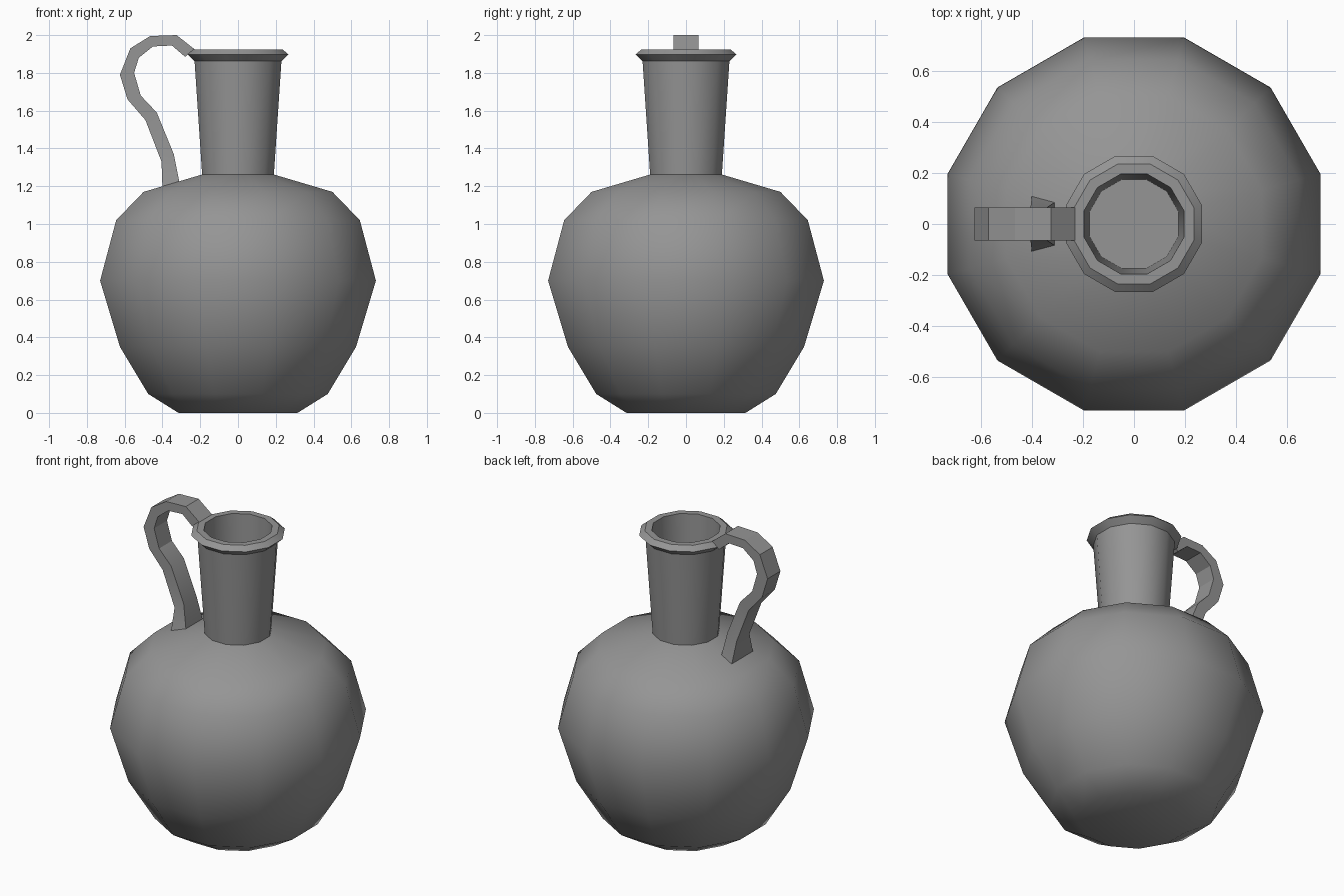
import bpy, bmesh, math

cube = bpy.data.objects.get("Cube")
if cube:
    bpy.data.objects.remove(cube, do_unlink=True)

clay = bpy.data.materials.new("grey_clay")
clay.use_nodes = True
GREY = (0.3, 0.3, 0.3, 1)
clay.diffuse_color = GREY
clay.node_tree.nodes["Principled BSDF"].inputs["Base Color"].default_value = GREY

SIDES = 12


def finish(name, bm, angle):
    bmesh.ops.recalc_face_normals(bm, faces=bm.faces)
    mesh = bpy.data.meshes.new(name)
    bm.to_mesh(mesh)
    bm.free()
    mesh.materials.append(clay)
    obj = bpy.data.objects.new(name, mesh)
    bpy.context.collection.objects.link(obj)
    bpy.ops.object.select_all(action='DESELECT')
    obj.select_set(True)
    bpy.context.view_layer.objects.active = obj
    bpy.ops.object.shade_smooth_by_angle(angle=math.radians(angle))
    return obj


def skin(bm, rings):
    """Join equal closed rings with quads and cap both ends."""
    loops = [[bm.verts.new(p) for p in ring] for ring in rings]
    for a, b in zip(loops, loops[1:]):
        n = len(a)
        for i in range(n):
            j = (i + 1) % n
            bm.faces.new((a[i], a[j], b[j], b[i]))
    bm.faces.new(loops[0])
    bm.faces.new(loops[-1])


def polygon(flat_radius, z):
    r = flat_radius / math.cos(math.pi / SIDES)
    turns = [(i + 0.5) * math.tau / SIDES for i in range(SIDES)]
    return [(r * math.cos(t), r * math.sin(t), z) for t in turns]


# Jug: base, belly, shoulder, neck, flared lip and the inside of the neck
profile = [(0.315, 0), (0.475, 0.10), (0.625, 0.35), (0.73, 0.70),
           (0.645, 1.02), (0.50, 1.17), (0.19, 1.262), (0.23, 1.862),
           (0.267, 1.898), (0.235, 1.925), (0.195, 1.925), (0.175, 1.27)]
bm = bmesh.new()
skin(bm, [polygon(r, z) for r, z in profile])
finish("jug_body", bm, 40)

# Handle: a bent strap given by its outer and inner edges
outer = [(-0.40, 1.19), (-0.405, 1.33), (-0.49, 1.55), (-0.585, 1.66),
         (-0.625, 1.79), (-0.57, 1.93), (-0.465, 1.995), (-0.325, 2.0),
         (-0.23, 1.925)]
inner = [(-0.31, 1.22), (-0.34, 1.37), (-0.43, 1.59), (-0.515, 1.68),
         (-0.55, 1.80), (-0.525, 1.88), (-0.45, 1.94), (-0.35, 1.945),
         (-0.28, 1.885)]
rings = []
for k, ((xo, zo), (xi, zi)) in enumerate(zip(outer, inner)):
    wo, wi = (0.11, 0.085) if k == 0 else (0.065, 0.065)
    rings.append([(xo, -wo, zo), (xo, wo, zo), (xi, wi, zi), (xi, -wi, zi)])
bm = bmesh.new()
skin(bm, rings)
finish("handle", bm, 25)
